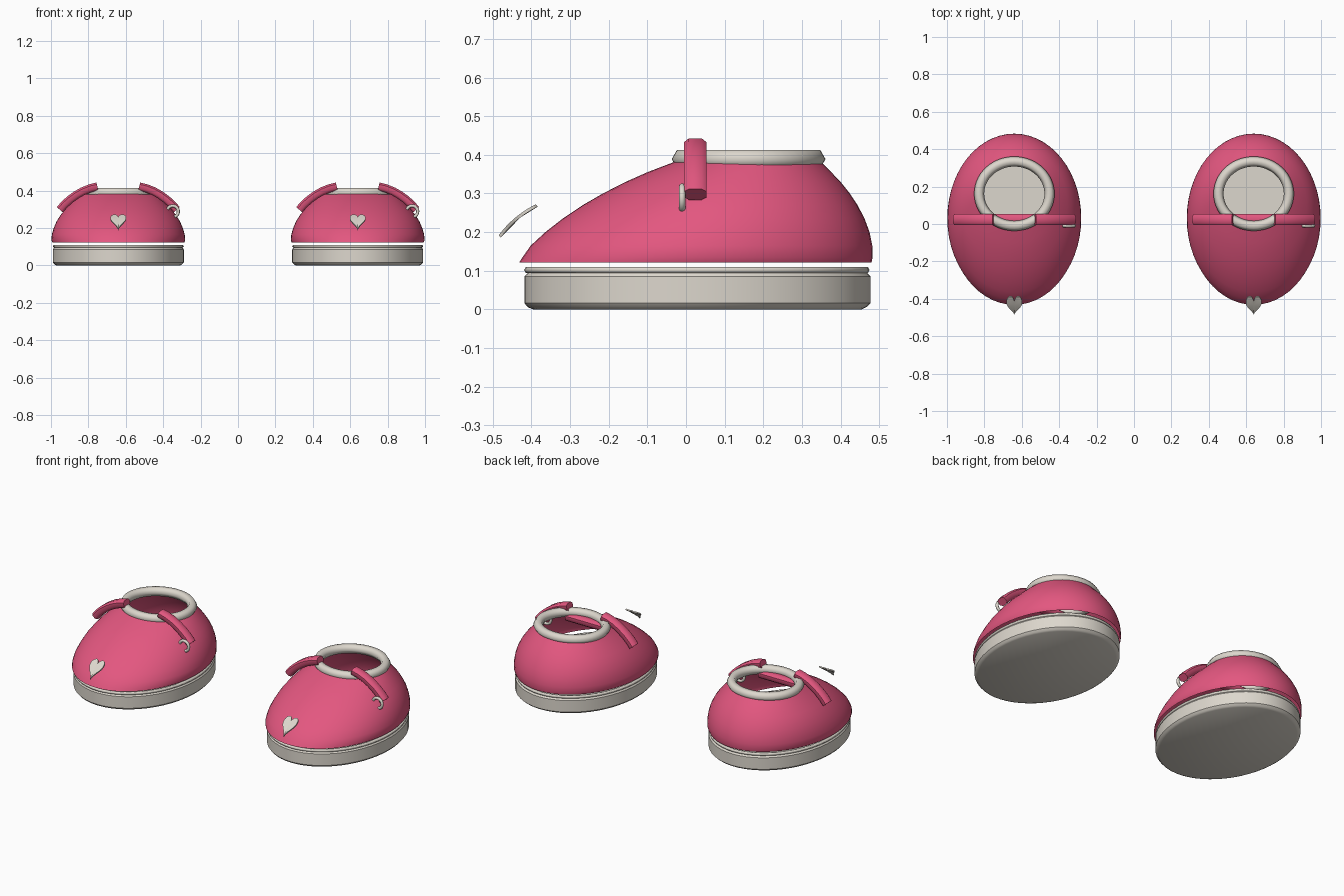
import bpy, bmesh, math
from mathutils import Vector

if "Cube" in bpy.data.objects:
    bpy.data.objects.remove(bpy.data.objects["Cube"])


def material(name, color):
    m = bpy.data.materials.new(name)
    m.diffuse_color = (*color, 1)
    m.use_nodes = True
    m.node_tree.nodes["Principled BSDF"].inputs["Base Color"].default_value = m.diffuse_color
    return m


PINK = material("rose pink", (0.77, 0.095, 0.215))
CREAM = material("warm white", (0.72, 0.68, 0.61))
N = 56


def finish(bm, name, mat, cx, angle=40, recalc=True):
    if recalc:
        bmesh.ops.recalc_face_normals(bm, faces=bm.faces)
    me = bpy.data.meshes.new(name)
    bm.to_mesh(me)
    bm.free()
    me.materials.append(mat)
    ob = bpy.data.objects.new(name, me)
    bpy.context.collection.objects.link(ob)
    ob.location.x = cx
    bpy.ops.object.select_all(action='DESELECT')
    ob.select_set(True)
    bpy.context.view_layer.objects.active = ob
    bpy.ops.object.shade_smooth_by_angle(angle=math.radians(angle))
    return ob


def bridge(bm, rings, closed_rows=False):
    pairs = list(zip(rings, rings[1:]))
    if closed_rows:
        pairs.append((rings[-1], rings[0]))
    for a, b in pairs:
        n = len(a)
        for i in range(n):
            j = (i + 1) % n
            bm.faces.new((a[i], a[j], b[j], b[i]))


def loft(name, rows, mat, cx, caps, angle=40):
    """Stack of ellipses; each row is z, front y, back y, half width."""
    bm = bmesh.new()
    rings = []
    for z, yf, yb, hx in rows:
        ring = []
        for i in range(N):
            a = math.tau * i / N
            ring.append(bm.verts.new((hx * math.cos(a),
                                      (yf + yb) / 2 + (yb - yf) / 2 * math.sin(a), z)))
        rings.append(ring)
    bridge(bm, rings)
    if caps:
        bm.faces.new(rings[0][::-1])
        bm.faces.new(rings[-1])
    return finish(bm, name, mat, cx, angle, recalc=caps)


def sweep(name, path, binormal, section, mat, cx, closed, angle=40):
    """Sweep a section (u across, v along binormal) along a planar path."""
    bm = bmesh.new()
    pts = [Vector(p) for p in path]
    b = Vector(binormal)
    n = len(pts)
    rings = []
    for i, p in enumerate(pts):
        if closed:
            t = pts[(i + 1) % n] - pts[i - 1]
        else:
            t = pts[min(i + 1, n - 1)] - pts[max(i - 1, 0)]
        nor = b.cross(t.normalized())
        rings.append([bm.verts.new(p + nor * u + b * v) for u, v in section])
    bridge(bm, rings, closed)
    if not closed:
        bm.faces.new(rings[0][::-1])
        bm.faces.new(rings[-1])
    return finish(bm, name, mat, cx, angle)


def circle(r, n):
    return [(r * math.cos(math.tau * i / n), r * math.sin(math.tau * i / n)) for i in range(n)]


def heart(cx):
    bm = bmesh.new()
    outline = []
    for i in range(40):
        t = math.tau * i / 40
        x = 16 * math.sin(t) ** 3
        h = 13 * math.cos(t) - 5 * math.cos(2 * t) - 2 * math.cos(3 * t) - math.cos(4 * t)
        outline.append((x / 32 * 0.085, (h + 17) / 29))

    def place(x, s, off):
        # s runs along the slope from the tip to the lobes, gently bowed
        bow = 0.03 * s * (1 - s) + off
        return (x, -0.482 + 0.096 * s - bow * 0.63, 0.189 + 0.08 * s + bow * 0.77)
    layers = [[bm.verts.new(place(x, s, off)) for x, s in outline] for off in (-0.004, 0.004)]
    bridge(bm, layers)
    for ring, off in zip(layers, (-0.004, 0.004)):
        c = bm.verts.new(place(0, 0.58, off))
        for i in range(40):
            bm.faces.new((ring[i], ring[(i + 1) % 40], c))
    finish(bm, "heart_badge", CREAM, cx)


strap_section = [(-0.022, -0.017), (-0.012, -0.029), (0.010, -0.029), (0.022, -0.015),
                 (0.022, 0.015), (0.010, 0.029), (-0.012, 0.029), (-0.022, 0.017)]

for cx in (-0.64, 0.64):
    # sole with chamfered bottom
    loft("sole", [(0, -0.395, 0.455, 0.332), (0.006, -0.41, 0.467, 0.342),
                  (0.016, -0.418, 0.478, 0.35), (0.085, -0.418, 0.478, 0.35),
                  (0.096, -0.408, 0.468, 0.342)], CREAM, cx, True, 35)
    # welt ring on top of the sole
    welt = [(0.341 * math.cos(math.tau * i / N), 0.028 + 0.438 * math.sin(math.tau * i / N), 0.102)
            for i in range(N)]
    sweep("sole_welt", welt, (0, 0, 1), circle(0.009, 6), CREAM, cx, True, 70)
    # open domed upper
    loft("shoe_upper", [(0.121, -0.432, 0.480, 0.352), (0.135, -0.423, 0.483, 0.358),
                        (0.165, -0.402, 0.482, 0.355), (0.20, -0.364, 0.475, 0.345),
                        (0.235, -0.319, 0.462, 0.330), (0.27, -0.267, 0.444, 0.308),
                        (0.30, -0.215, 0.424, 0.284), (0.33, -0.156, 0.400, 0.255),
                        (0.355, -0.100, 0.376, 0.230), (0.381, -0.032, 0.350, 0.200)],
         PINK, cx, False, 80)
    # padded collar around the opening
    collar = [(0.188 * math.cos(math.tau * i / N), 0.162 + 0.172 * math.sin(math.tau * i / N), 0.389)
              for i in range(N)]
    sweep("collar", collar, (0, 0, 1), circle(0.027, 6), CREAM, cx, True, 70)
    # strap: two arched sides and a low middle under the collar
    for s in (-1, 1):
        side = [(0.312, 0.297), (0.288, 0.325), (0.258, 0.352), (0.225, 0.376),
                (0.19, 0.396), (0.15, 0.412), (0.112, 0.421)]
        sweep("strap_side", [(s * x, 0.024, z) for x, z in side], (0, 1, 0),
              strap_section if s < 0 else [(-u, v) for u, v in strap_section],
              PINK, cx, False, 50)
    sweep("strap_middle", [(x, 0.024, 0.360) for x in (-0.125, 0, 0.125)], (0, 1, 0),
          strap_section, PINK, cx, False, 50)
    # buckle ring half sunk into the outer side
    ring = [(0.291 + 0.030 * math.cos(math.tau * i / 28), -0.010,
             0.288 + 0.030 * math.sin(math.tau * i / 28)) for i in range(28)]
    sweep("buckle_ring", ring, (0, 1, 0), circle(0.0085, 8), CREAM, cx, True, 70)
    # floating heart plate at the toe
    heart(cx)
